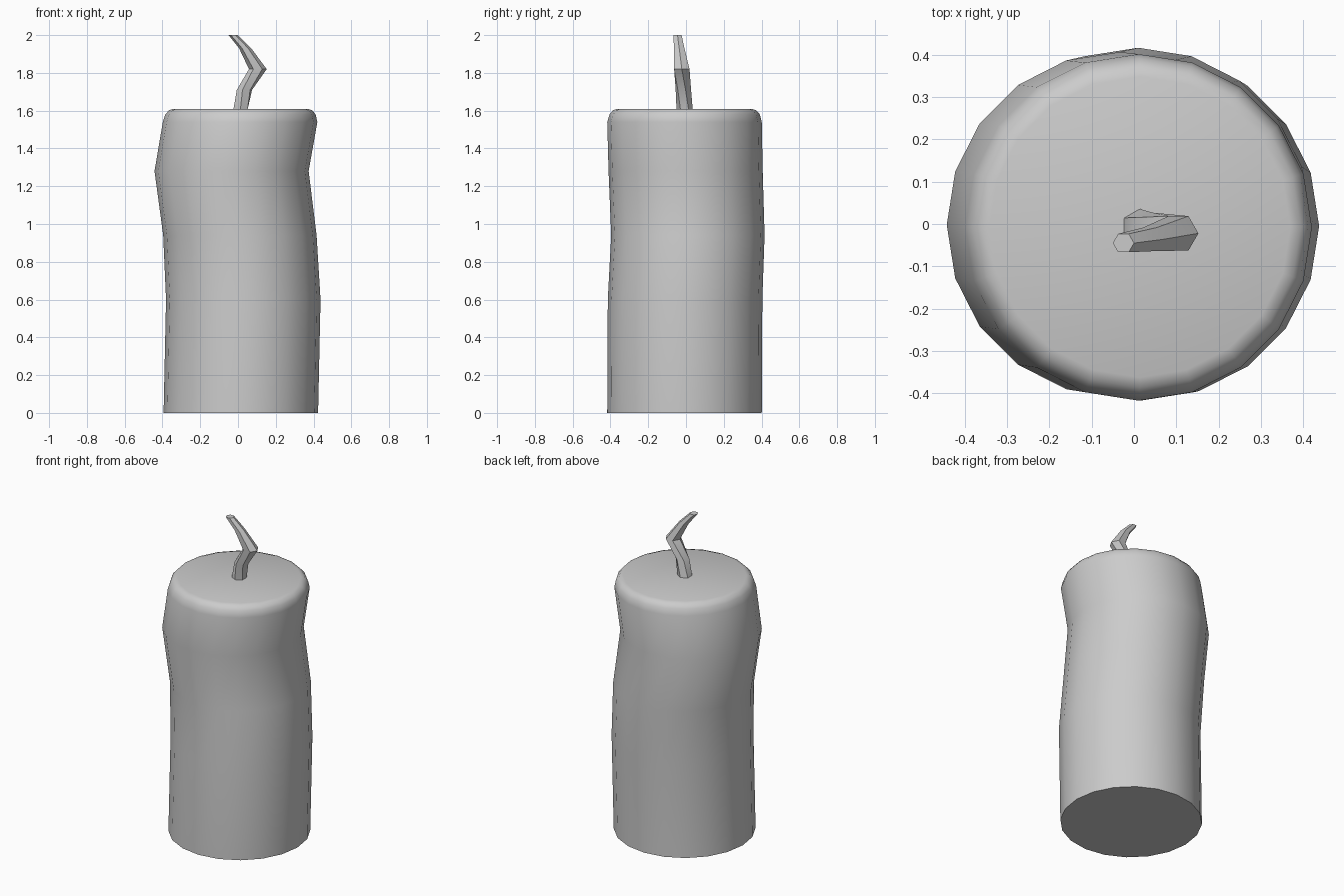
import bpy, bmesh
from math import cos, sin, pi, radians

if "Cube" in bpy.data.objects:
    bpy.data.objects.remove(bpy.data.objects["Cube"])


def loft(name, rings, sides):
    """Skin stacked horizontal rings (x, y, z, radius, turn in degrees) and cap both ends."""
    bm = bmesh.new()
    loops = []
    for x, y, z, r, turn in rings:
        angles = [2 * pi * i / sides + radians(turn) for i in range(sides)]
        loops.append([bm.verts.new((x + r * cos(a), y + r * sin(a), z)) for a in angles])
    for low, high in zip(loops, loops[1:]):
        for i in range(sides):
            j = (i + 1) % sides
            bm.faces.new((low[i], low[j], high[j], high[i]))
    bm.faces.new(loops[0][::-1])
    bm.faces.new(loops[-1])
    mesh = bpy.data.meshes.new(name)
    bm.to_mesh(mesh)
    bm.free()
    obj = bpy.data.objects.new(name, mesh)
    bpy.context.collection.objects.link(obj)
    bpy.ops.object.select_all(action='DESELECT')
    obj.select_set(True)
    bpy.context.view_layer.objects.active = obj
    bpy.ops.object.shade_smooth_by_angle(angle=radians(35))
    return obj


# Wavy wax body with a rounded top rim
loft("wax_body", [
    (0.015, -0.008, 0.00, 0.409, 0),
    (0.028, -0.005, 0.60, 0.409, 0),
    (0.010, 0.010, 0.94, 0.406, 0),
    (-0.034, -0.002, 1.28, 0.408, 0),
    (0.011, -0.008, 1.54, 0.409, 0),
    (0.013, -0.007, 1.58, 0.398, 0),
    (0.014, -0.007, 1.602, 0.379, 0),
    (0.014, -0.007, 1.61, 0.355, 0),
], 20)

# Bent, tapering six-sided wick
loft("wick", [
    (0.012, -0.007, 1.60, 0.043, 30),
    (0.034, -0.014, 1.71, 0.042, 16),
    (0.105, -0.022, 1.82, 0.047, 0),
    (0.038, -0.036, 1.93, 0.032, 0),
    (-0.025, -0.045, 2.00, 0.025, 0),
], 6)
